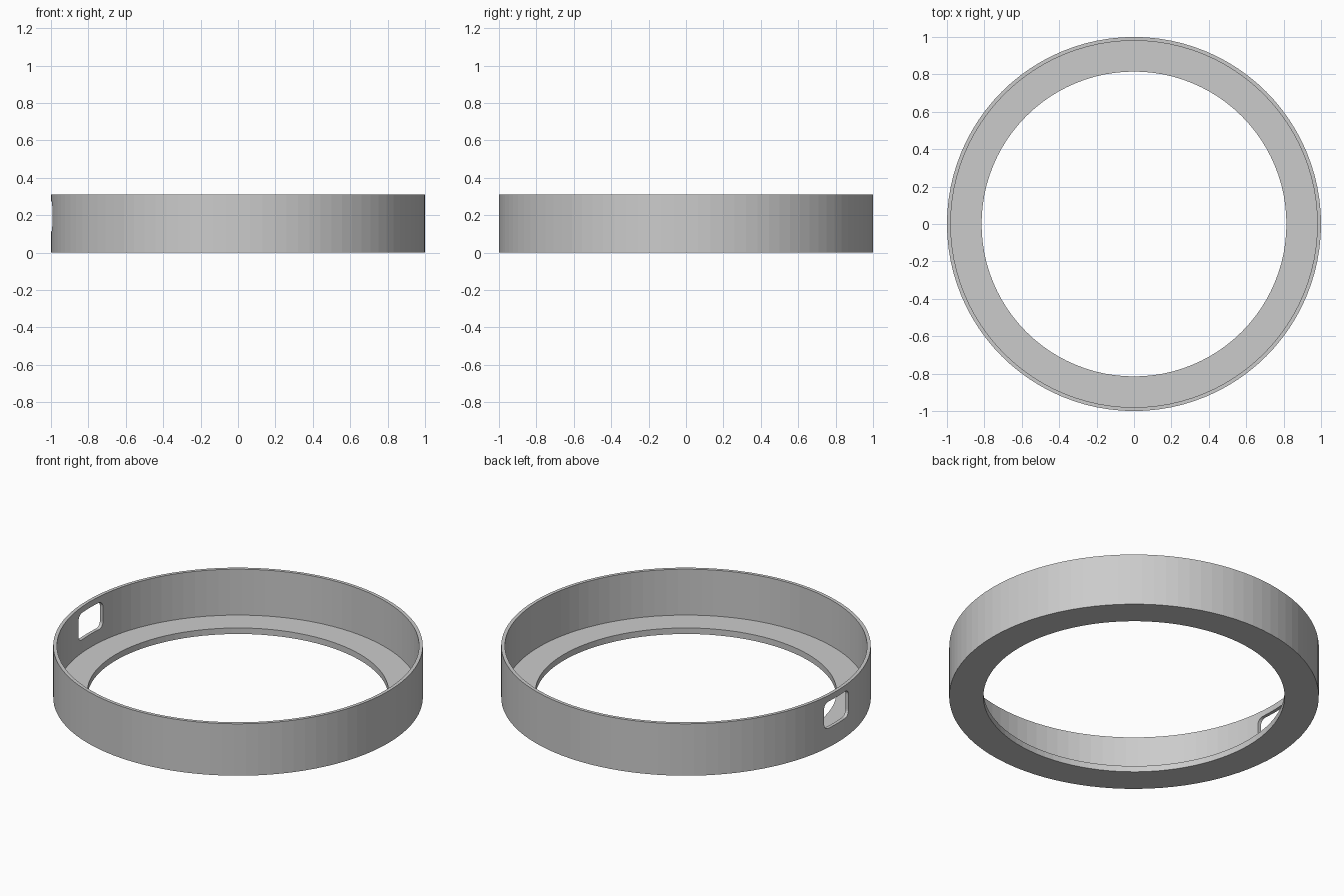
import bpy, bmesh, math

if "Cube" in bpy.data.objects:
    bpy.data.objects.remove(bpy.data.objects["Cube"])

SEGMENTS = 96
grey = bpy.data.materials.new("plain grey")
grey.diffuse_color = (0.6, 0.6, 0.6, 1)
grey.use_nodes = True
grey.node_tree.nodes["Principled BSDF"].inputs["Base Color"].default_value = grey.diffuse_color


def make_object(name, bm):
    bmesh.ops.recalc_face_normals(bm, faces=bm.faces)
    mesh = bpy.data.meshes.new(name)
    bm.to_mesh(mesh)
    bm.free()
    mesh.materials.append(grey)
    obj = bpy.data.objects.new(name, mesh)
    bpy.context.collection.objects.link(obj)
    return obj


# Ring body: L-shaped section (thin wall, flat inner flange) swept round z
profile = [(0.815, 0), (1, 0), (1, 0.31), (0.98, 0.31), (0.98, 0.036), (0.815, 0.036)]
bm = bmesh.new()
rings = []
for i in range(SEGMENTS):
    a = 2 * math.pi * i / SEGMENTS
    rings.append([bm.verts.new((r * math.cos(a), r * math.sin(a), z)) for r, z in profile])
for i in range(SEGMENTS):
    here, there = rings[i], rings[(i + 1) % SEGMENTS]
    for j in range(len(profile)):
        k = (j + 1) % len(profile)
        bm.faces.new((here[j], there[j], there[k], here[k]))
ring = make_object("ring_body", bm)

# Rounded rectangular port through the left wall
HALF_W, HALF_H, RADIUS, MID_Z = 0.115, 0.08, 0.035, 0.194
bm = bmesh.new()
outline = []
for corner, (sy, sz) in enumerate([(1, 1), (-1, 1), (-1, -1), (1, -1)]):
    for step in range(7):
        a = math.pi / 2 * (corner + step / 6)
        y = sy * (HALF_W - RADIUS) + RADIUS * math.cos(a)
        z = MID_Z + sz * (HALF_H - RADIUS) + RADIUS * math.sin(a)
        outline.append(bm.verts.new((-1.1, y, z)))
face = bm.faces.new(outline)
extruded = bmesh.ops.extrude_face_region(bm, geom=[face])["geom"]
bmesh.ops.translate(bm, vec=(0.25, 0, 0),
                    verts=[v for v in extruded if isinstance(v, bmesh.types.BMVert)])
cutter = make_object("port_cutter", bm)
cutter.hide_render = True
cutter.hide_set(True)

cut = ring.modifiers.new("port", 'BOOLEAN')
cut.operation = 'DIFFERENCE'
cut.solver = 'EXACT'
cut.object = cutter
